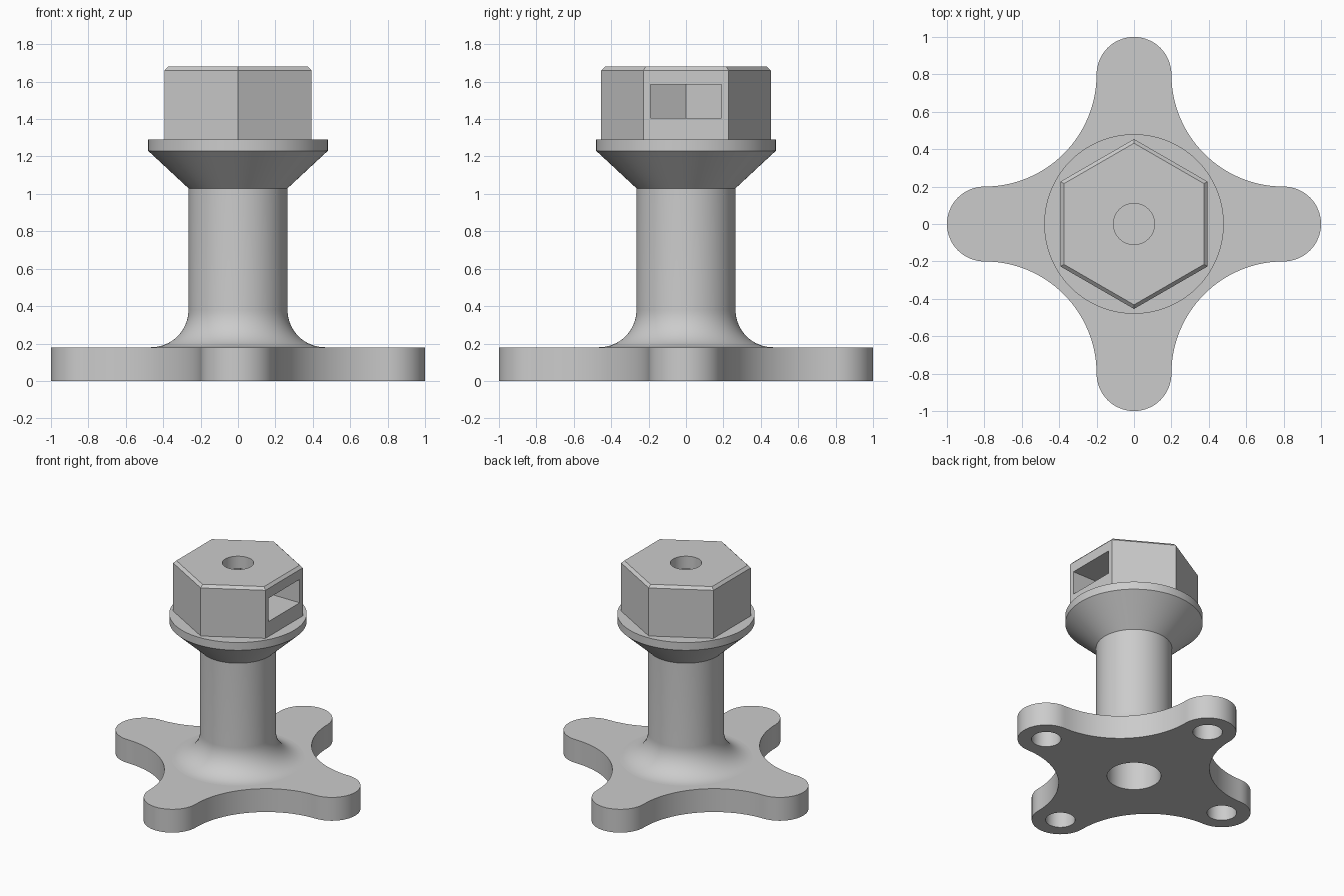
import bpy, bmesh
from math import sin, cos, pi, radians

cube = bpy.data.objects.get("Cube")
if cube:
    bpy.data.objects.remove(cube, do_unlink=True)

grey = bpy.data.materials.new("plain grey")
grey.use_nodes = True
grey.diffuse_color = (0.6, 0.6, 0.6, 1)
grey.node_tree.nodes["Principled BSDF"].inputs["Base Color"].default_value = (0.6, 0.6, 0.6, 1)


def finish(name, bm):
    bmesh.ops.recalc_face_normals(bm, faces=bm.faces)
    mesh = bpy.data.meshes.new(name)
    bm.to_mesh(mesh)
    bm.free()
    mesh.materials.append(grey)
    obj = bpy.data.objects.new(name, mesh)
    bpy.context.collection.objects.link(obj)
    return obj


def lathe(name, profile, sides=96, turn=0.0, centre=(0, 0)):
    """Closed solid from a (radius, height) profile, capped at both ends."""
    bm = bmesh.new()
    rings = []
    for r, z in profile:
        angles = [turn + 2 * pi * i / sides for i in range(sides)]
        rings.append([bm.verts.new((centre[0] + r * cos(a), centre[1] + r * sin(a), z))
                      for a in angles])
    for low, high in zip(rings, rings[1:]):
        for i in range(sides):
            j = (i + 1) % sides
            bm.faces.new((low[i], low[j], high[j], high[i]))
    bm.faces.new(rings[0])
    bm.faces.new(rings[-1])
    return finish(name, bm)


def prism(name, outline, z0, z1):
    bm = bmesh.new()
    face = bm.faces.new([bm.verts.new((x, y, z0)) for x, y in outline])
    ext = bmesh.ops.extrude_face_region(bm, geom=[face])["geom"]
    top = [v for v in ext if isinstance(v, bmesh.types.BMVert)]
    bmesh.ops.translate(bm, verts=top, vec=(0, 0, z1 - z0))
    return finish(name, bm)


def arc(cx, cy, r, start, end, steps):
    for i in range(steps + 1):
        a = radians(start + (end - start) * i / steps)
        yield cx + r * cos(a), cy + r * sin(a)


def cut(obj, cutters):
    for c in cutters:
        mod = obj.modifiers.new("cut", "BOOLEAN")
        mod.operation = "DIFFERENCE"
        mod.solver = "EXACT"
        mod.object = c
    graph = bpy.context.evaluated_depsgraph_get()
    mesh = bpy.data.meshes.new_from_object(obj.evaluated_get(graph))
    obj.modifiers.clear()
    obj.data = mesh


# Four-armed base: round arm tips joined by concave arcs
quarter = list(arc(0.8, 0, 0.2, -90, 90, 32)) + list(arc(0.8, 0.8, 0.6, 270, 180, 32))[1:-1]
outline = []
for k in range(4):
    c, s = round(cos(k * pi / 2)), round(sin(k * pi / 2))
    outline += [(x * c - y * s, x * s + y * c) for x, y in quarter]
base = prism("base_plate", outline, 0, 0.18)

# Stem: fillet at the foot, straight shaft, flared collar
fillet = list(arc(0.465, 0.38, 0.2, 270, 180, 16))
stem = lathe("stem", fillet + [(0.265, 1.03), (0.48, 1.23), (0.48, 1.29)])

# Chamfered hexagonal head
head = lathe("hex_head", [(0.454, 1.29), (0.454, 1.66), (0.432, 1.68)], 6, pi / 2)

# Bores, arm pockets and the nut slot
bore = lathe("bore_cutter", [(0.188, -0.1), (0.188, 0.7)], 64)
top_hole = lathe("top_hole_cutter", [(0.11, 1.2), (0.11, 1.8)], 64)
slot = prism("slot_cutter", [(-0.22, 0), (-0.11, -0.19), (0.6, -0.19),
                             (0.6, 0.19), (-0.11, 0.19)], 1.405, 1.585)
pockets = [lathe("pocket_cutter", [(0.103, -0.1), (0.103, 0.14)], 48, 0, p)
           for p in ((0.8, 0), (-0.8, 0), (0, 0.8), (0, -0.8))]

cut(base, [bore] + pockets)
cut(stem, [bore, top_hole])
cut(head, [top_hole, slot])
for helper in [bore, top_hole, slot] + pockets:
    bpy.data.objects.remove(helper, do_unlink=True)

# Smooth rounds, crisp edges
bpy.ops.object.select_all(action="DESELECT")
for part in (base, stem, head):
    part.select_set(True)
bpy.context.view_layer.objects.active = base
bpy.ops.object.shade_smooth_by_angle(angle=radians(30))
